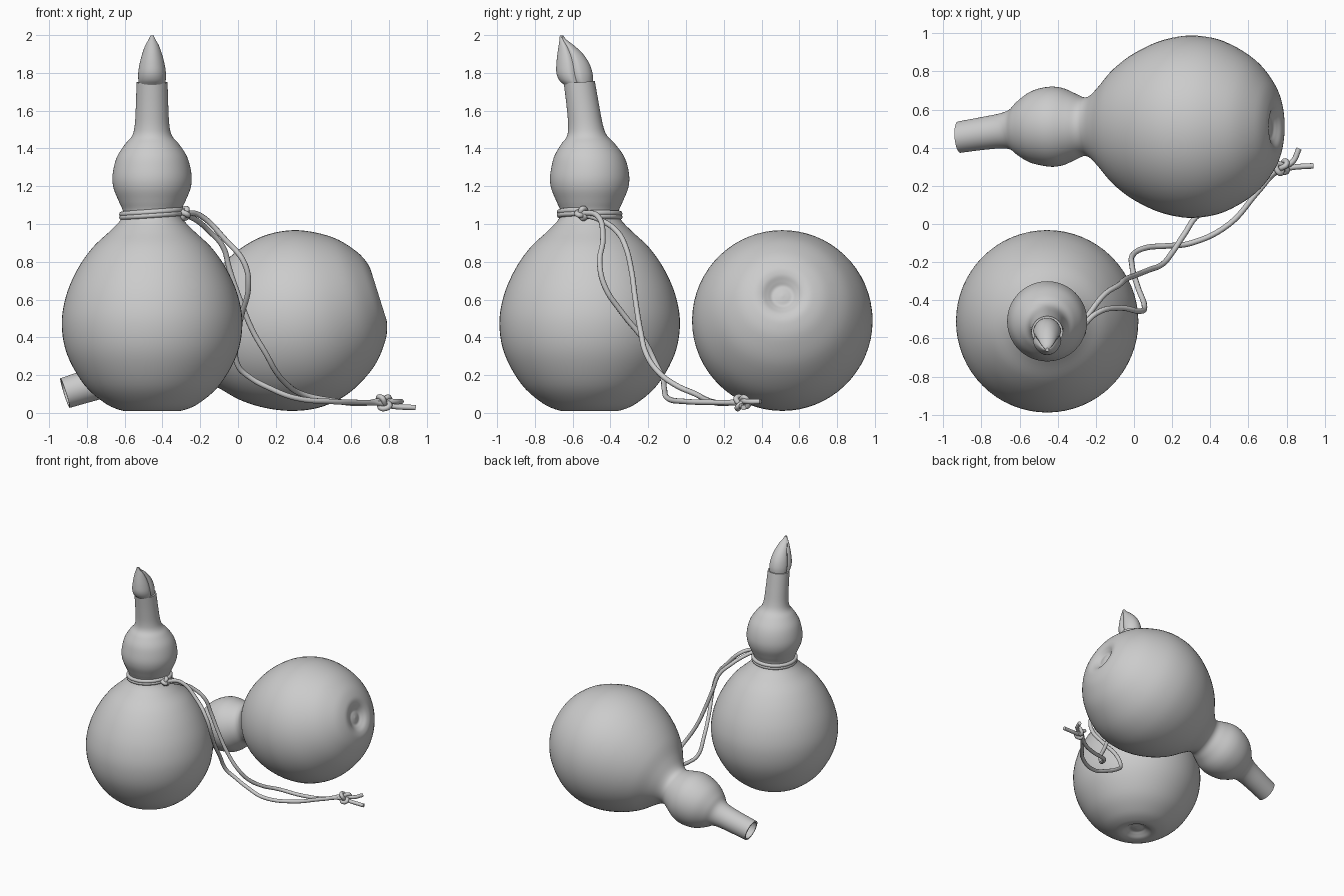
import bpy, bmesh, math
from mathutils import Vector

if "Cube" in bpy.data.objects:
    bpy.data.objects.remove(bpy.data.objects["Cube"])

SEG = 64


def smooth_path(pts, steps=5):
    """Catmull-Rom samples through a list of points."""
    p = [Vector(q) for q in pts]
    p = [2 * p[0] - p[1]] + p + [2 * p[-1] - p[-2]]
    out = []
    for i in range(1, len(p) - 2):
        a, b, c, d = p[i - 1:i + 3]
        for s in range(steps):
            t = s / steps
            out.append(0.5 * (2 * b + (c - a) * t + (2 * a - 5 * b + 4 * c - d) * t * t
                              + (3 * b - a - 3 * c + d) * t ** 3))
    return out + [p[-2]]


def skin(name, rings, angle=50):
    """Join rings of points into a closed smooth surface."""
    bm = bmesh.new()
    loops = [[bm.verts.new(v) for v in ring] for ring in rings]
    for a, b in zip(loops, loops[1:]):
        n = len(a)
        for i in range(n):
            j = (i + 1) % n
            bm.faces.new((a[i], a[j], b[j], b[i]))
    bm.faces.new(loops[0][::-1])
    bm.faces.new(loops[-1])
    bmesh.ops.recalc_face_normals(bm, faces=bm.faces)
    me = bpy.data.meshes.new(name)
    bm.to_mesh(me)
    bm.free()
    me.shade_smooth()
    me.set_sharp_from_angle(angle=math.radians(angle))
    ob = bpy.data.objects.new(name, me)
    bpy.context.collection.objects.link(ob)
    return ob


def rope(name, pts, radius=0.0145, cyclic=False):
    cu = bpy.data.curves.new(name, 'CURVE')
    cu.dimensions = '3D'
    cu.bevel_depth = radius
    cu.bevel_resolution = 3
    cu.use_fill_caps = True
    cu.resolution_u = 6
    sp = cu.splines.new('BEZIER')
    sp.bezier_points.add(len(pts) - 1)
    for bp, p in zip(sp.bezier_points, pts):
        bp.co = p
        bp.handle_left_type = bp.handle_right_type = 'AUTO'
    sp.use_cyclic_u = cyclic
    ob = bpy.data.objects.new(name, cu)
    bpy.context.collection.objects.link(ob)
    return ob


def knot(name, center, size, rot):
    """Small trefoil overhand knot."""
    pts = []
    for i in range(24):
        t = 2 * math.pi * i / 24
        pts.append((size * (math.sin(t) + 2 * math.sin(2 * t)) / 3,
                    size * (math.cos(t) - 2 * math.cos(2 * t)) / 3,
                    -size * math.sin(3 * t) * 0.5))
    ob = rope(name, pts, cyclic=True)
    ob.location = center
    ob.rotation_euler = rot
    return ob


# Gourd: double-bulb profile (radius, height), dimpled base, open bent neck
outer = smooth_path([(.004, .036, 0), (.03, .04, 0), (.055, .043, 0), (.08, .03, 0),
                     (.115, .013, 0), (.165, .014, 0), (.25, .052, 0), (.36, .15, 0),
                     (.45, .31, 0), (.478, .47, 0), (.455, .62, 0), (.395, .76, 0),
                     (.315, .875, 0), (.225, .96, 0), (.168, 1.02, 0), (.154, 1.065, 0),
                     (.176, 1.12, 0), (.204, 1.19, 0), (.209, 1.26, 0), (.188, 1.35, 0),
                     (.145, 1.42, 0), (.107, 1.465, 0), (.092, 1.52, 0), (.086, 1.62, 0),
                     (.082, 1.75, 0)])
inner = [Vector(q) for q in [(.07, 1.75, 0), (.072, 1.66, 0), (.076, 1.56, 0), (.08, 1.48, 0)]]


def gourd(name, loc, tilt):
    rings = []
    for p in outer + inner:
        t = max(0, (p.y - 1.3) / .45)
        ring = []
        for i in range(SEG):
            a = 2 * math.pi * i / SEG
            y = p.x * math.sin(a)
            ring.append((p.x * math.cos(a), y - .055 * t ** 1.3, p.y + .08 * y * t))
        rings.append(ring)
    ob = skin(name, rings)
    ob.location = loc
    ob.rotation_euler.y = math.radians(tilt)
    return ob


gourd("standing_gourd", (-.455, -.51, 0), 0)
gourd("lying_gourd", (.753, .51, .631), -107.5)

# Stopper: tapered bent plug with a groove down each side (z, y min, y max, half width)
sections = [(1.62, -.60, -.485, .055), (1.72, -.635, -.495, .068), (1.76, -.67, -.492, .076),
            (1.80, -.686, -.495, .077), (1.85, -.686, -.512, .069), (1.90, -.681, -.545, .055),
            (1.945, -.674, -.592, .038), (1.975, -.67, -.632, .02), (1.998, -.668, -.65, .009)]
rings = []
xy = zip(smooth_path([s[:3] for s in sections], 4),
         smooth_path([(s[3], 0, 0) for s in sections], 4))
for s, w in xy:
    ring = []
    for i in range(48):
        a = 2 * math.pi * i / 48
        side = min(a % math.pi, math.pi - a % math.pi)
        k = 1 - .2 * math.exp(-(side / .16) ** 2)
        ring.append((-.455 + k * w.x * math.cos(a),
                     (s.y + s.z) / 2 + k * (s.z - s.y) / 2 * math.sin(a), s.x))
    rings.append(ring)
skin("stopper", rings)

# Cord wrapped twice round the waist
wrap = []
for i in range(33):
    a = math.radians(-10) + 4 * math.pi * i / 32
    wrap.append((-.455 + .159 * math.cos(a), -.51 + .159 * math.sin(a),
                 1.032 + .036 * i / 32 + .008 * math.cos(a)))
rope("waist_cord", wrap)
knot("waist_knot", (-.28, -.55, 1.056), .027, (0, math.radians(80), 0))

# Two hanging strands with loose ends
rope("cord_strand_outer", [
    (-.28, -.55, 1.06), (-.2, -.47, 1.045), (-.07, -.44, .92), (.035, -.457, .79),
    (.055, -.43, .67), (.02, -.33, .52), (-.01, -.22, .38), (0, -.155, .25),
    (.06, -.125, .19), (.17, -.115, .13), (.30, -.10, .08), (.5, 0, .06),
    (.65, .17, .055), (.75, .275, .05), (.82, .295, .035), (.94, .305, .028)])
rope("cord_strand_inner", [
    (-.28, -.54, 1.05), (-.22, -.45, 1.02), (-.15, -.365, .96), (-.08, -.32, .88),
    (-.045, -.29, .76), (.01, -.268, .6), (.08, -.24, .43), (.15, -.21, .31),
    (.2, -.15, .22), (.26, -.06, .15), (.34, .05, .10), (.5, .12, .065),
    (.66, .205, .05), (.76, .29, .065), (.83, .325, .06), (.865, .395, .06)])
knot("end_knot", (.775, .295, .056), .04, (math.radians(60), math.radians(20), math.radians(40)))
